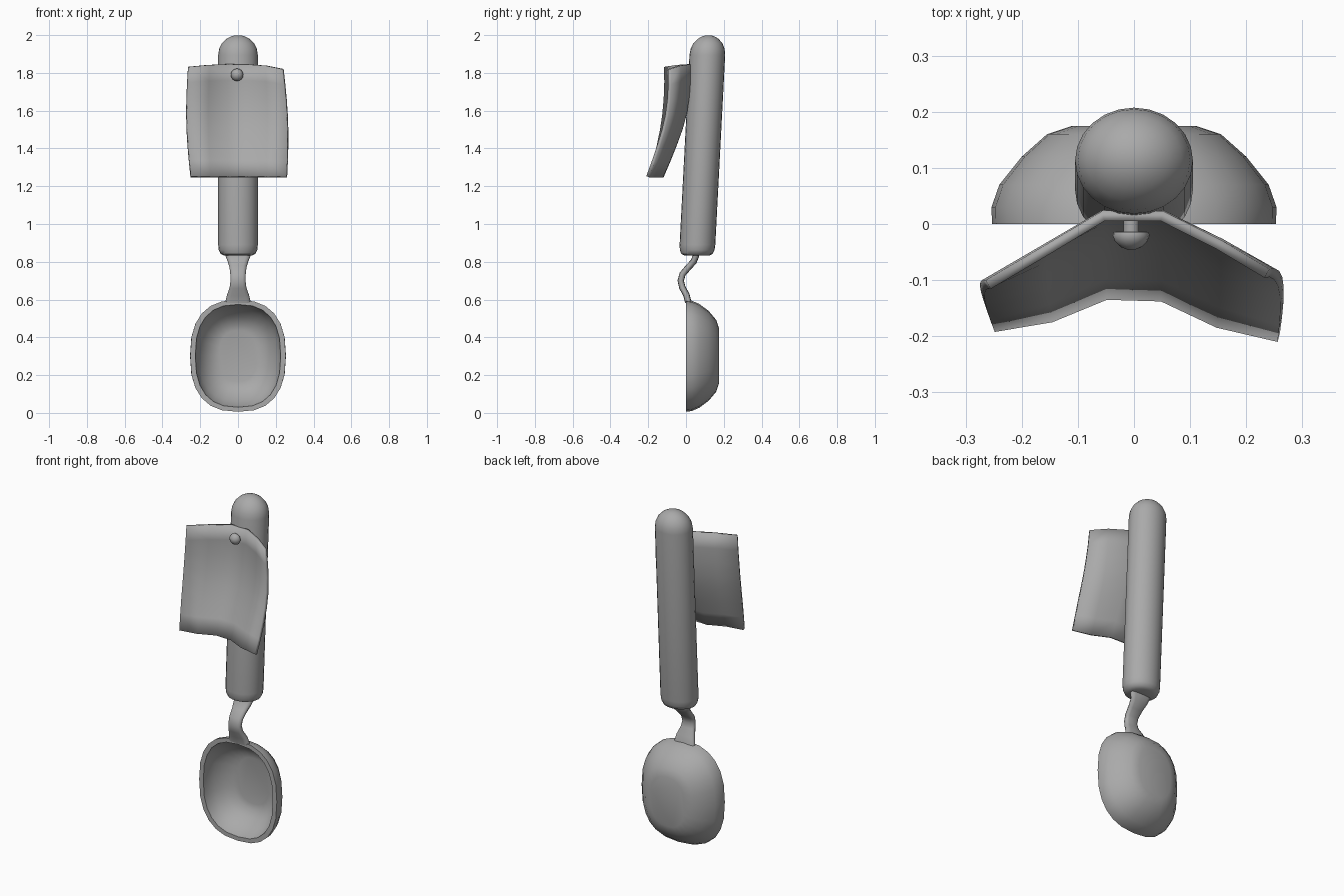
import bpy, bmesh, math
from mathutils import Vector

cube = bpy.data.objects.get("Cube")
if cube:
    bpy.data.objects.remove(cube, do_unlink=True)

grey = bpy.data.materials.new("plain grey")
grey.use_nodes = True
grey.diffuse_color = (0.4, 0.4, 0.4, 1)
grey.node_tree.nodes["Principled BSDF"].inputs["Base Color"].default_value = (0.4, 0.4, 0.4, 1)


def finish(name, bm, angle=40):
    """Turn a bmesh into a smooth-shaded object that keeps its sharp edges."""
    bmesh.ops.recalc_face_normals(bm, faces=bm.faces)
    mesh = bpy.data.meshes.new(name)
    bm.to_mesh(mesh)
    bm.free()
    mesh.materials.append(grey)
    obj = bpy.data.objects.new(name, mesh)
    bpy.context.collection.objects.link(obj)
    bpy.ops.object.select_all(action="DESELECT")
    obj.select_set(True)
    bpy.context.view_layer.objects.active = obj
    bpy.ops.object.shade_smooth_by_angle(angle=math.radians(angle))
    return obj


def loft(name, rings, angle=40):
    """Skin a list of closed rings and cap both ends."""
    bm = bmesh.new()
    loops = [[bm.verts.new(p) for p in ring] for ring in rings]
    n = len(loops[0])
    for a, b in zip(loops, loops[1:]):
        for i in range(n):
            j = (i + 1) % n
            bm.faces.new((a[i], a[j], b[j], b[i]))
    bm.faces.new(loops[0])
    bm.faces.new(loops[-1])
    return finish(name, bm, angle)


def oval(rx, ry, n, power=2.0):
    """Points of a superellipse."""
    pts = []
    for i in range(n):
        t = math.tau * i / n
        c, s = math.cos(t), math.sin(t)
        pts.append((rx * math.copysign(abs(c) ** (2 / power), c),
                    ry * math.copysign(abs(s) ** (2 / power), s)))
    return pts


# Bowl: rings run from the outer back, over the rim, to the inner floor
bowl_rings = [(0.11, 0.145, 0.175), (0.155, 0.19, 0.16), (0.2, 0.238, 0.12),
              (0.24, 0.275, 0.07), (0.254, 0.292, 0.03), (0.253, 0.296, 0),
              (0.226, 0.272, 0), (0.222, 0.264, 0.03), (0.205, 0.24, 0.07),
              (0.17, 0.205, 0.115), (0.13, 0.165, 0.14), (0.1, 0.135, 0.147)]
loft("bowl", [[(x, y, 0.302 + z) for x, z in oval(rx, rz, 24, 2.5)]
              for rx, rz, y in bowl_rings])

# Neck: flat strip that swings forward; half width, y, z
neck = [(0.068, 0.012, 0.585), (0.058, 0.002, 0.625), (0.044, -0.02, 0.665),
        (0.04, -0.028, 0.7), (0.041, -0.018, 0.735), (0.045, 0.012, 0.77),
        (0.054, 0.04, 0.8), (0.066, 0.052, 0.83), (0.072, 0.055, 0.86)]
rings = []
for i, (w, y, z) in enumerate(neck):
    a, b = neck[max(i - 1, 0)], neck[min(i + 1, len(neck) - 1)]
    normal = Vector((0, b[2] - a[2], a[1] - b[1])).normalized()
    rings.append([Vector((px, y, z)) + normal * py for px, py in oval(w, 0.017, 12, 3)])
loft("neck", rings, 60)

# Handle: round grip leaning slightly back; radius, z
profile = [(0.07, 0.832), (0.092, 0.842), (0.102, 0.862), (0.105, 0.89), (0.105, 1.895)]
profile += [(0.105 * math.cos(a), 1.895 + 0.105 * math.sin(a))
            for a in (math.radians(d) for d in (18, 36, 54, 70, 83))]
loft("handle", [[(x, 0.058 + (z - 0.84) * 0.052 + y, z) for x, y in oval(r, r * 0.9, 24)]
                for r, z in profile])

# Cloth: draped sheet, blended from its top edge to its bottom edge (x, y, z)
top = [(-0.26, -0.108, 1.832), (-0.155, -0.046, 1.842), (-0.055, 0.014, 1.846),
       (0.05, 0.014, 1.845), (0.15, -0.036, 1.838), (0.237, -0.088, 1.82)]
bottom = [(-0.25, -0.184, 1.25), (-0.148, -0.167, 1.25), (-0.05, -0.127, 1.25),
          (0.05, -0.13, 1.25), (0.15, -0.177, 1.25), (0.258, -0.202, 1.25)]
swing = [0, -0.01, 0.03, 0.12, 0.28, 0.5, 0.74, 1]
bm = bmesh.new()
grid = []
for r, s in enumerate(swing):
    t = r / (len(swing) - 1)
    row = []
    for a, b in zip(top, bottom):
        x = a[0] + (b[0] - a[0]) * t
        x *= 1 + 0.06 * math.sin(math.pi * t)
        row.append(bm.verts.new((x, a[1] + (b[1] - a[1]) * s, a[2] + (b[2] - a[2]) * t)))
    grid.append(row)
for a, b in zip(grid, grid[1:]):
    for i in range(len(a) - 1):
        bm.faces.new((a[i], b[i], b[i + 1], a[i + 1]))
cloth = finish("cloth", bm, 50)
solid = cloth.modifiers.new("thickness", "SOLIDIFY")
solid.thickness = 0.018
solid.offset = 0

# Button: small dome on a stem, facing forward; radius, y
button = [(0.014, 0.012), (0.014, -0.013), (0.031, -0.014), (0.033, -0.02),
          (0.029, -0.031), (0.019, -0.041), (0.006, -0.046)]
loft("button", [[(x - 0.005, y, 1.79 + z) for x, z in oval(r, r, 16)] for r, y in button])
